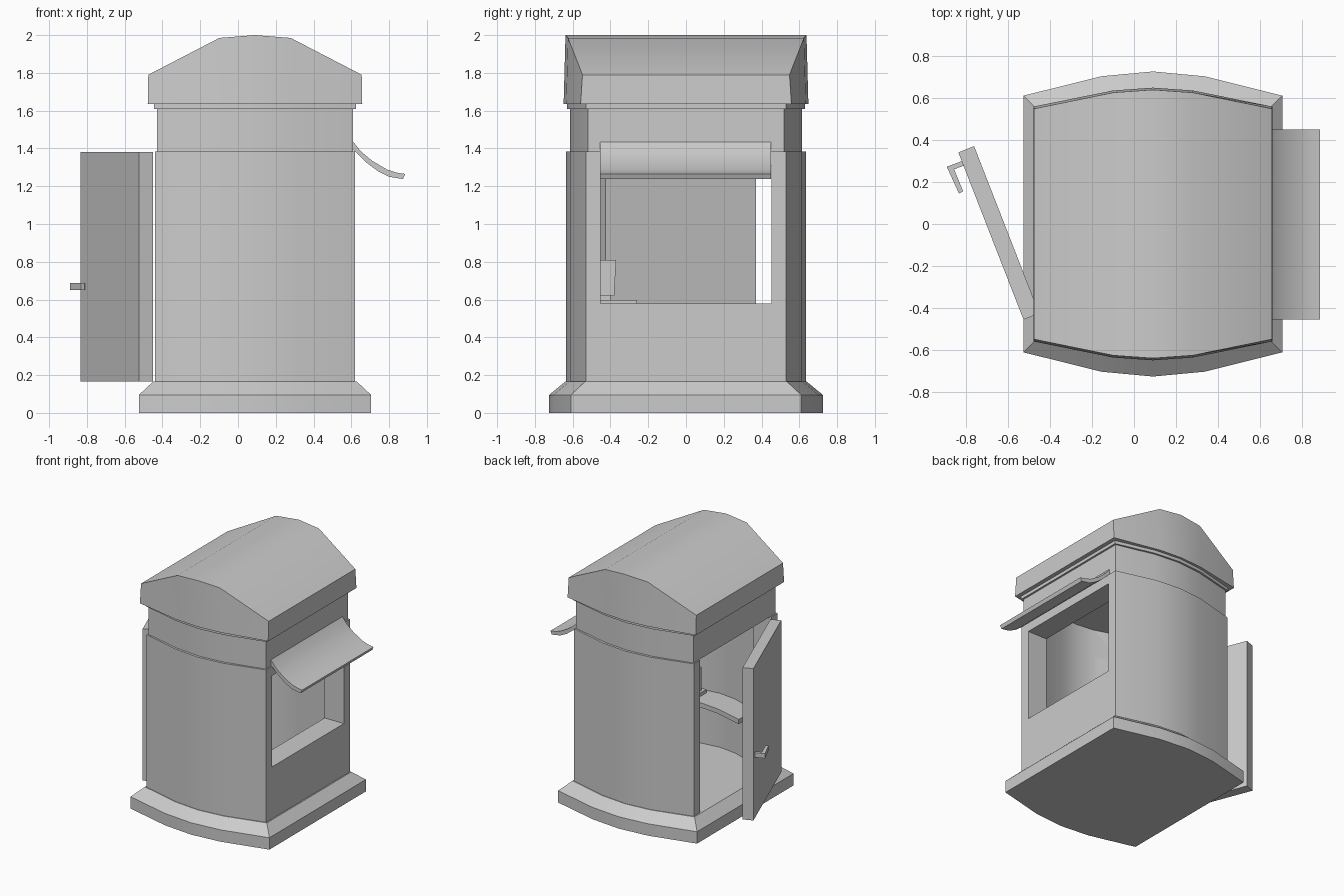
import bpy
import bmesh

cube = bpy.data.objects.get("Cube")
if cube:
    bpy.data.objects.remove(cube, do_unlink=True)

CX = 0.09          # centre line of the booth
WALL_TOP = 1.385
OPEN = 0.453       # half width of the door and window openings

grey = bpy.data.materials.new("plain grey")
grey.use_nodes = True
grey.diffuse_color = (0.6, 0.6, 0.6, 1)
grey.node_tree.nodes["Principled BSDF"].inputs["Base Color"].default_value = grey.diffuse_color


def loft(name, rings):
    """Closed solid through matching rings of points."""
    bm = bmesh.new()
    loops = [[bm.verts.new(p) for p in ring] for ring in rings]
    n = len(loops[0])
    for a, b in zip(loops, loops[1:]):
        for i in range(n):
            j = (i + 1) % n
            bm.faces.new((a[i], a[j], b[j], b[i]))
    bm.faces.new(loops[0][::-1])
    bm.faces.new(loops[-1])
    bmesh.ops.recalc_face_normals(bm, faces=bm.faces)
    mesh = bpy.data.meshes.new(name)
    bm.to_mesh(mesh)
    bm.free()
    mesh.materials.append(grey)
    obj = bpy.data.objects.new(name, mesh)
    bpy.context.collection.objects.link(obj)
    return obj


def prism(name, outline, low, high, axis="z"):
    """Outline in xy (axis z) or in xz (axis y), pushed from low to high."""
    def place(p, d):
        return (p[0], p[1], d) if axis == "z" else (p[0], d, p[1])
    return loft(name, [[place(p, d) for p in outline] for d in (low, high)])


def box(name, x0, x1, y0, y1, z0, z1):
    return prism(name, [(x0, y0), (x1, y0), (x1, y1), (x0, y1)], z0, z1)


def arc(half, corner, middle, k=0.4, bulge=0.8):
    """Bowed front edge as (x offset, depth) pairs."""
    knee = corner + (middle - corner) * bulge
    return [(-half, corner), (-k * half, knee), (0, middle), (k * half, knee), (half, corner)]


def plan(half, corner, middle, z, centre=CX):
    """Ring with straight sides and bowed front and back."""
    edge = arc(half, corner, middle)
    return ([(centre + x, -y, z) for x, y in edge]
            + [(centre + x, y, z) for x, y in reversed(edge)])


def cut(obj, cutter):
    cutter.hide_render = True
    mod = obj.modifiers.new("cut", "BOOLEAN")
    mod.operation = "DIFFERENCE"
    mod.solver = "EXACT"
    mod.object = cutter
    bpy.context.view_layer.objects.active = obj
    bpy.ops.object.modifier_apply(modifier=mod.name)
    bpy.data.objects.remove(cutter, do_unlink=True)


def room():
    return loft("room_cutter", [plan(0.365, 0.46, 0.55, z, 0.085) for z in (0.1, 1.7)])


parts = []

# Plinth with sloped top edge, also the floor
parts.append(loft("plinth", [plan(0.615, 0.61, 0.725, 0),
                             plan(0.615, 0.61, 0.725, 0.095),
                             plan(0.54, 0.535, 0.64, 0.165)]))

# Hollow lower walls with a window on one side and a doorway on the other
walls = loft("walls", [plan(0.53, 0.53, 0.635, z) for z in (0.165, WALL_TOP)])
cut(walls, room())
cut(walls, box("window_cutter", 0.3, 0.8, -OPEN, OPEN, 0.58, 1.31))
cut(walls, box("door_cutter", -0.6, -0.15, -OPEN, OPEN, 0.1, 1.5))
parts.append(walls)

# Upper wall band and the cornice that closes the room
upper = loft("upper_wall", [plan(0.52, 0.52, 0.615, z) for z in (WALL_TOP, 1.61)])
cut(upper, room())
parts.append(upper)
parts.append(loft("cornice", [plan(0.535, 0.53, 0.63, z) for z in (1.61, 1.635)]))

# Roof: bowed ends, gently arched top
heights = (1.79, 1.985, 2.0, 1.985, 1.79)
edge = arc(0.565, 0.553, 0.643, k=0.335, bulge=0.85)
roof_ends = []
for side in (-1, 1):
    top = [(CX + x, side * (y - 0.005), z) for (x, y), z in zip(edge, heights)]
    under = [(CX + x * 1.005, side * (y + 0.005), 1.635) for x, y in edge]
    roof_ends.append(top + under[::-1])
bm = bmesh.new()
front, back = [[bm.verts.new(p) for p in end] for end in roof_ends]
for end in (front, back):
    for i in range(4):
        bm.faces.new((end[i], end[i + 1], end[8 - i], end[9 - i]))
for i in range(10):
    j = (i + 1) % 10
    bm.faces.new((front[i], front[j], back[j], back[i]))
bmesh.ops.recalc_face_normals(bm, faces=bm.faces)
mesh = bpy.data.meshes.new("roof")
bm.to_mesh(mesh)
bm.free()
mesh.materials.append(grey)
roof = bpy.data.objects.new("roof", mesh)
bpy.context.collection.objects.link(roof)
parts.append(roof)

# Curved awning over the window
awning = [(0.61, 1.435), (0.65, 1.385), (0.71, 1.335), (0.79, 1.288), (0.84, 1.272), (0.885, 1.265),
          (0.873, 1.238), (0.8, 1.25), (0.74, 1.28), (0.68, 1.325), (0.61, 1.393)]
parts.append(prism("awning", awning, -0.455, 0.45, "y"))

# Open door and its lever handle
door = [(-0.525, -0.455), (-0.45, -0.425), (-0.76, 0.37), (-0.835, 0.34)]
parts.append(prism("door", door, 0.165, 1.38))
lever = [(-0.81, 0.302), (-0.89, 0.272), (-0.832, 0.145), (-0.812, 0.155), (-0.855, 0.26), (-0.81, 0.277)]
parts.append(prism("door_handle", lever, 0.65, 0.688))

# Counter along the inside of the front wall
wall_edge = [(CX + x, -y) for x, y in arc(0.375, 0.47, 0.56)]
room_edge = [(CX + x, -y) for x, y in arc(0.375, 0.26, 0.335)]
parts.append(prism("counter", wall_edge + room_edge[::-1], 0.56, 0.597))

# Small upright device on the counter
parts.append(prism("device_foot", [(0.17, -0.5), (0.27, -0.5), (0.27, -0.4), (0.17, -0.4)], 0.595, 0.625))
parts.append(loft("device", [[(x, y, z) for x, y in ((0.19, -0.47), (0.25, -0.47), (0.25, e), (0.19, e))]
                             for z, e in ((0.62, -0.38), (0.81, -0.37))]))

# Smooth the bowed surfaces, keep the edges crisp
bpy.ops.object.select_all(action="DESELECT")
for obj in parts:
    obj.select_set(True)
bpy.context.view_layer.objects.active = parts[0]
bpy.ops.object.shade_smooth_by_angle(angle=0.52)
